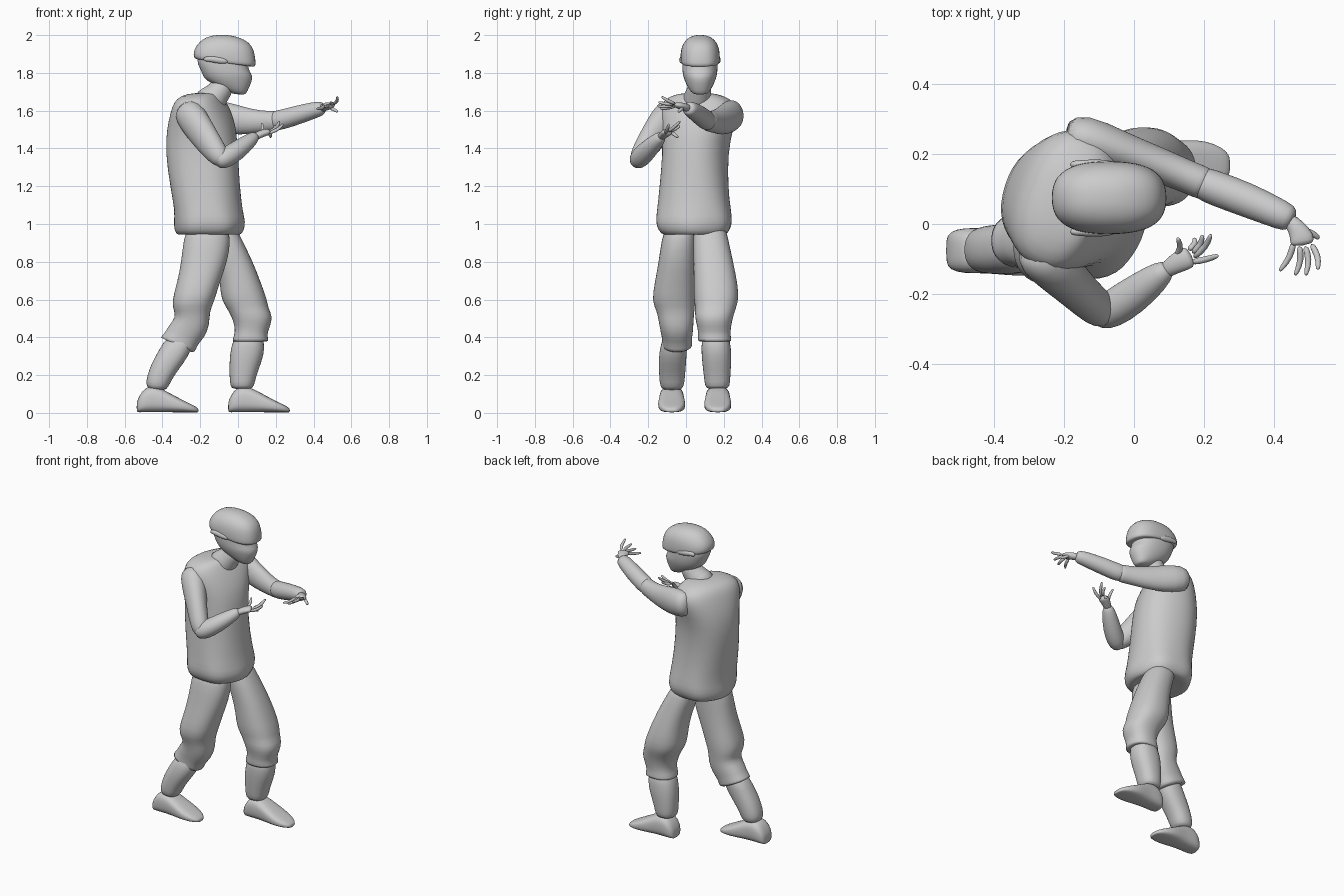
import bpy, bmesh, math
from mathutils import Vector

N = 24


def loft(name, rings, level=1):
    bm = bmesh.new()
    vs = [[bm.verts.new(p) for p in r] for r in rings]
    for a, b in zip(vs, vs[1:]):
        n = len(a)
        for i in range(n):
            bm.faces.new((a[i], a[(i + 1) % n], b[(i + 1) % n], b[i]))
    bm.faces.new(vs[0])
    bm.faces.new(vs[-1])
    bmesh.ops.recalc_face_normals(bm, faces=bm.faces)
    me = bpy.data.meshes.new(name)
    bm.to_mesh(me)
    bm.free()
    for f in me.polygons:
        f.use_smooth = True
    ob = bpy.data.objects.new(name, me)
    bpy.context.collection.objects.link(ob)
    m = ob.modifiers.new("smooth", 'SUBSURF')
    m.levels = m.render_levels = level
    return ob


def se(i, p, n=N):
    """Point on a unit superellipse."""
    t = 2 * math.pi * i / n
    c, s = math.cos(t), math.sin(t)
    return (math.copysign(abs(c) ** (2 / p), c), math.copysign(abs(s) ** (2 / p), s))


def H(z, x0, x1, y0, y1, tilt=0, yaw=0, p=2.3, ripple=0):
    """Horizontal ring from its x and y limits; tilt raises the +x side."""
    cx, cy, a, b = (x0 + x1) / 2, (y0 + y1) / 2, (x1 - x0) / 2, (y1 - y0) / 2
    ca, sa = math.cos(math.radians(yaw)), math.sin(math.radians(yaw))
    out = []
    for i in range(N):
        c, s = se(i, p)
        k = 1 + ripple * math.cos(i * math.pi * 0.5 + 0.6)
        u, v = c * a * k, s * b * k
        out.append(Vector((cx + u * ca - v * sa, cy + u * sa + v * ca, z + tilt * c)))
    return out


def tube(name, pts, n=N, level=1):
    """Tube along points (x, y, z, side radius, upright radius)."""
    P = [Vector(q[:3]) for q in pts]
    rings = []
    for k, q in enumerate(pts):
        t = (P[min(k + 1, len(P) - 1)] - P[max(k - 1, 0)]).normalized()
        side = t.cross(Vector((0, 0, 1))).normalized()
        up = side.cross(t)
        rings.append([P[k] + side * (q[3] * se(i, 2, n)[0]) + up * (q[4] * se(i, 2, n)[1])
                      for i in range(n)])
    return loft(name, rings, level)


# Loose tunic, twisted so the left shoulder leads
loft("tunic", [
    H(0.955, -0.27, -0.03, -0.07, 0.15),
    H(0.935, -0.32, 0.01, -0.12, 0.21, ripple=0.02),
    H(0.965, -0.335, 0.03, -0.15, 0.235, ripple=0.03),
    H(1.01, -0.34, 0.04, -0.165, 0.25, ripple=0.02),
    H(1.07, -0.335, 0.025, -0.155, 0.24, yaw=-5, ripple=0.01),
    H(1.2, -0.36, 0.01, -0.14, 0.222, yaw=-10),
    H(1.38, -0.385, 0.0, -0.12, 0.22, yaw=-15),
    H(1.5, -0.375, -0.01, -0.125, 0.245, yaw=-20),
    H(1.59, -0.345, -0.045, -0.145, 0.28, yaw=-20),
    H(1.645, -0.325, -0.075, -0.135, 0.265, yaw=-20),
    H(1.68, -0.295, -0.1, -0.085, 0.205, yaw=-20),
    H(1.695, -0.23, -0.11, -0.01, 0.13, yaw=-20)])

# Neck and collar
tube("neck", [(-0.17, 0.055, 1.62, 0.085, 0.1), (-0.13, 0.06, 1.67, 0.075, 0.075),
              (-0.09, 0.07, 1.71, 0.062, 0.06), (-0.06, 0.075, 1.77, 0.06, 0.06)])

# Head with a masked lower face
loft("masked_head", [
    H(1.685, -0.02, 0.035, 0.045, 0.105),
    H(1.70, -0.07, 0.045, 0.025, 0.125, tilt=-0.008),
    H(1.735, -0.145, 0.06, 0.003, 0.145, tilt=-0.012),
    H(1.77, -0.18, 0.08, -0.012, 0.16, p=2.1),
    H(1.795, -0.19, 0.072, -0.018, 0.165),
    H(1.82, -0.2, 0.055, -0.02, 0.168),
    H(1.87, -0.225, 0.055, -0.02, 0.168),
    H(1.93, -0.2, 0.04, -0.01, 0.16)])
# Hood with a blunt brow
loft("hood", [
    H(1.855, -0.2, 0.06, -0.005, 0.155, tilt=-0.02),
    H(1.85, -0.225, 0.09, -0.026, 0.176, tilt=-0.02, p=2.6),
    H(1.865, -0.235, 0.096, -0.03, 0.18, tilt=-0.02, p=2.6),
    H(1.905, -0.238, 0.09, -0.03, 0.18, tilt=-0.005, p=2.5),
    H(1.945, -0.222, 0.076, -0.022, 0.172, p=2.4),
    H(1.978, -0.19, 0.035, 0, 0.15),
    H(1.995, -0.15, -0.02, 0.03, 0.12),
    H(2.001, -0.11, -0.06, 0.06, 0.09)])
# Ears and the straps over them
for side, y in (("right", -0.022), ("left", 0.17)):
    tube(side + "_ear_strap", [(-0.185, y, 1.872, 0.01, 0.012), (-0.15, y, 1.875, 0.014, 0.016),
                               (-0.09, y, 1.865, 0.016, 0.02), (-0.05, y, 1.86, 0.008, 0.01)], 10)

# Baggy trousers with gathered knee cuffs
loft("left_trouser", [
    H(1.02, -0.19, -0.03, 0.05, 0.2),
    H(0.94, -0.17, 0.01, 0.035, 0.22),
    H(0.8, -0.115, 0.08, 0.04, 0.25),
    H(0.68, -0.095, 0.125, 0.04, 0.275),
    H(0.6, -0.09, 0.155, 0.04, 0.28),
    H(0.555, -0.06, 0.16, 0.05, 0.265),
    H(0.51, -0.035, 0.185, 0.045, 0.25),
    H(0.455, -0.015, 0.17, 0.06, 0.238),
    H(0.41, -0.02, 0.15, 0.065, 0.235),
    H(0.375, -0.035, 0.17, 0.06, 0.245),
    H(0.378, -0.01, 0.13, 0.09, 0.22)])
loft("right_trouser", [
    H(1.02, -0.26, -0.06, -0.1, 0.05),
    H(0.92, -0.29, -0.035, -0.13, 0.055),
    H(0.8, -0.3, -0.055, -0.145, 0.052),
    H(0.68, -0.325, -0.1, -0.168, 0.05),
    H(0.59, -0.352, -0.125, -0.182, 0.05),
    H(0.54, -0.34, -0.15, -0.155, 0.045),
    H(0.485, -0.33, -0.15, -0.145, 0.04, tilt=-0.02),
    H(0.43, -0.37, -0.175, -0.135, 0.038, tilt=-0.03),
    H(0.39, -0.385, -0.22, -0.125, 0.03, tilt=-0.035),
    H(0.355, -0.42, -0.225, -0.13, 0.037, tilt=-0.038),
    H(0.36, -0.385, -0.26, -0.11, 0.015, tilt=-0.038)])
# Wrapped shins
loft("left_shin", [
    H(0.44, -0.01, 0.13, 0.085, 0.225), H(0.34, -0.04, 0.145, 0.08, 0.24),
    H(0.27, -0.046, 0.125, 0.085, 0.24), H(0.19, -0.045, 0.095, 0.095, 0.235),
    H(0.14, -0.042, 0.085, 0.1, 0.232), H(0.125, -0.025, 0.07, 0.115, 0.215)])
loft("right_shin", [
    H(0.42, -0.37, -0.23, -0.12, 0.01), H(0.33, -0.42, -0.245, -0.142, 0.005),
    H(0.26, -0.46, -0.29, -0.145, 0.0), H(0.19, -0.483, -0.345, -0.142, -0.005),
    H(0.14, -0.488, -0.37, -0.138, -0.01, tilt=-0.01), H(0.12, -0.47, -0.39, -0.12, -0.03)])


# Soft pointed shoes: distance from heel, height, half width
FOOT = [(0, 0.05, 0.035), (0.012, 0.085, 0.055), (0.05, 0.14, 0.066), (0.11, 0.138, 0.064),
        (0.17, 0.105, 0.07), (0.23, 0.072, 0.074), (0.285, 0.045, 0.062), (0.318, 0.028, 0.04),
        (0.328, 0.018, 0.02)]
for side, x, y in (("left", -0.053, 0.168), ("right", -0.537, -0.076)):
    loft(side + "_shoe", [[Vector((x + d, y + w * se(i, 2.8)[0],
                                   h / 2 + 0.003 + h / 2 * se(i, 2.8)[1])) for i in range(N)]
                          for d, h, w in FOOT])

# Arms: left reaches forward, right is bent in guard
tube("left_sleeve", [(-0.2, 0.25, 1.58, 0.045, 0.06), (-0.15, 0.25, 1.58, 0.07, 0.085),
                     (-0.04, 0.21, 1.555, 0.055, 0.085), (0.08, 0.165, 1.54, 0.05, 0.065),
                     (0.17, 0.128, 1.543, 0.046, 0.054), (0.205, 0.113, 1.546, 0.05, 0.056),
                     (0.21, 0.11, 1.546, 0.03, 0.03)])
tube("left_forearm", [(0.17, 0.13, 1.545, 0.035, 0.035), (0.2, 0.115, 1.547, 0.048, 0.053),
                      (0.23, 0.103, 1.552, 0.05, 0.053), (0.32, 0.07, 1.578, 0.05, 0.05),
                      (0.4, 0.035, 1.602, 0.044, 0.044), (0.445, 0.015, 1.613, 0.04, 0.038),
                      (0.455, 0.01, 1.615, 0.022, 0.022)])
tube("right_sleeve", [(-0.29, -0.06, 1.62, 0.05, 0.05), (-0.262, -0.085, 1.59, 0.08, 0.085),
                      (-0.21, -0.14, 1.51, 0.068, 0.085), (-0.155, -0.195, 1.43, 0.058, 0.075),
                      (-0.105, -0.24, 1.365, 0.055, 0.06), (-0.08, -0.255, 1.335, 0.045, 0.045),
                      (-0.07, -0.26, 1.325, 0.02, 0.02)])
tube("right_forearm", [(-0.115, -0.27, 1.32, 0.025, 0.025), (-0.09, -0.258, 1.335, 0.05, 0.05),
                       (-0.04, -0.23, 1.365, 0.056, 0.056), (0.03, -0.18, 1.415, 0.05, 0.046),
                       (0.085, -0.135, 1.46, 0.035, 0.033), (0.1, -0.125, 1.47, 0.018, 0.018)])

# Open hands: palm path, then base and tip of every finger
HANDS = {
    "left": ([(0.435, 0.02, 1.61, 0.02, 0.02), (0.465, -0.01, 1.62, 0.026, 0.022),
              (0.48, -0.04, 1.628, 0.037, 0.018), (0.482, -0.062, 1.632, 0.034, 0.013)],
             [((0.456, -0.05, 1.628), (0.415, -0.135, 1.61)),
              ((0.472, -0.06, 1.632), (0.46, -0.147, 1.622)),
              ((0.488, -0.06, 1.636), (0.49, -0.147, 1.645)),
              ((0.505, -0.055, 1.636), (0.525, -0.13, 1.675)),
              ((0.478, -0.015, 1.62), (0.528, -0.042, 1.595))]),
    "right": ([(0.08, -0.14, 1.455, 0.022, 0.02), (0.115, -0.115, 1.475, 0.028, 0.02),
               (0.145, -0.1, 1.485, 0.034, 0.02), (0.165, -0.09, 1.49, 0.03, 0.016)],
              [((0.16, -0.11, 1.48), (0.24, -0.09, 1.53)),
               ((0.168, -0.098, 1.488), (0.22, -0.03, 1.545)),
               ((0.165, -0.085, 1.492), (0.195, -0.032, 1.52)),
               ((0.155, -0.075, 1.488), (0.172, -0.04, 1.46)),
               ((0.12, -0.095, 1.475), (0.125, -0.04, 1.535))])}
for side, (palm, fingers) in HANDS.items():
    tube(side + "_palm", palm, 14)
    for k, (a, b) in enumerate(fingers):
        a, b = Vector(a), Vector(b)
        bend = Vector((0.012, 0, -0.006))
        mid = (a + b) / 2 + bend
        tube(f"{side}_finger_{k + 1}", [(*a, 0.011, 0.011), (*mid, 0.01, 0.01),
                                        (*(mid.lerp(b, 0.8)), 0.008, 0.008), (*b, 0.004, 0.004)], 8)
